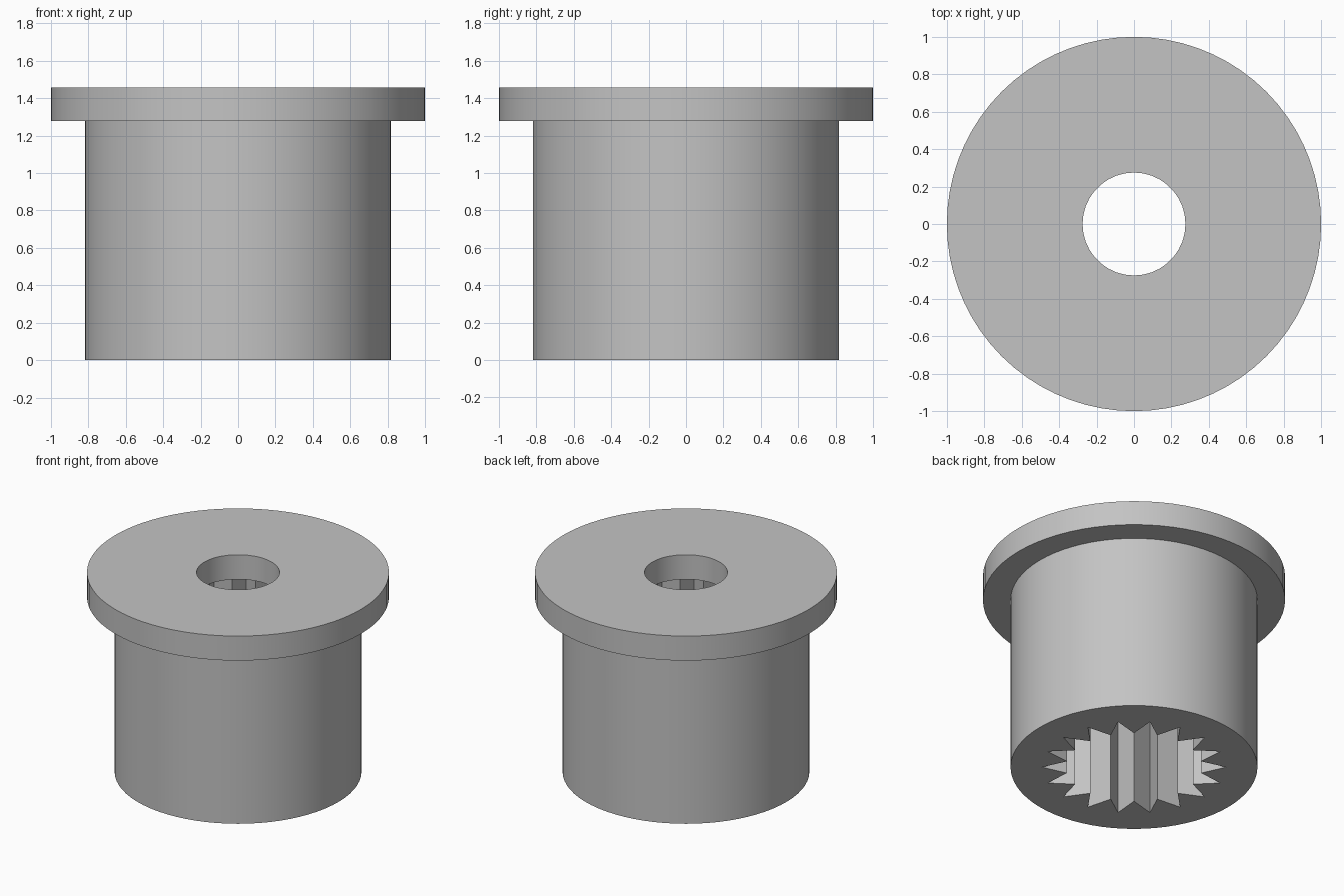
import bpy, bmesh, math

if "Cube" in bpy.data.objects:
    bpy.data.objects.remove(bpy.data.objects["Cube"])

Z_TOP, Z_SHOULDER = 1.456, 1.277
R_FLANGE, R_BODY, R_HOLE = 1.0, 0.817, 0.275
R_TIP, R_VALLEY, TEETH = 0.61, 0.45, 18

bm = bmesh.new()


def ring(radii, count, z):
    """Closed loop of edges; radii are repeated around the loop."""
    vs = []
    for i in range(count):
        a, r = 2 * math.pi * i / count, radii[i % len(radii)]
        vs.append(bm.verts.new((r * math.cos(a), r * math.sin(a), z)))
    return [bm.edges.new((vs[i], vs[(i + 1) % count])) for i in range(count)]


def wall(radii, count, z0, z1):
    """Vertical wall between two matching loops; returns both loops."""
    low, high = ring(radii, count, z0), ring(radii, count, z1)
    bmesh.ops.bridge_loops(bm, edges=low + high)
    return low, high


def cap(outer, inner):
    """Flat ring-shaped face between two loops."""
    bmesh.ops.triangle_fill(bm, edges=outer + inner, use_beauty=True)


# Walls: flange rim, body, through hole, splined socket
flange_low, flange_high = wall([R_FLANGE], 72, Z_SHOULDER, Z_TOP)
body_low, body_high = wall([R_BODY], 72, 0, Z_SHOULDER)
hole_low, hole_high = wall([R_HOLE], 36, Z_SHOULDER, Z_TOP)
star_low, star_high = wall([R_TIP, R_VALLEY], TEETH * 2, 0, Z_SHOULDER)

# Flat faces: top, shoulder, socket ceiling, bottom
cap(flange_high, hole_high)
cap(flange_low, body_high)
cap(star_high, hole_low)
cap(body_low, star_low)
bmesh.ops.recalc_face_normals(bm, faces=bm.faces[:])

mesh = bpy.data.meshes.new("flanged_bushing")
bm.to_mesh(mesh)
bm.free()
bushing = bpy.data.objects.new("flanged_bushing", mesh)
bpy.context.collection.objects.link(bushing)

# Plain grey material
grey = bpy.data.materials.new("grey")
grey.diffuse_color = (0.55, 0.55, 0.55, 1)
grey.use_nodes = True
grey.node_tree.nodes["Principled BSDF"].inputs["Base Color"].default_value = grey.diffuse_color
mesh.materials.append(grey)

# Smooth round walls, crisp edges and teeth
bpy.context.view_layer.objects.active = bushing
bushing.select_set(True)
bpy.ops.object.shade_smooth_by_angle(angle=math.radians(25))
